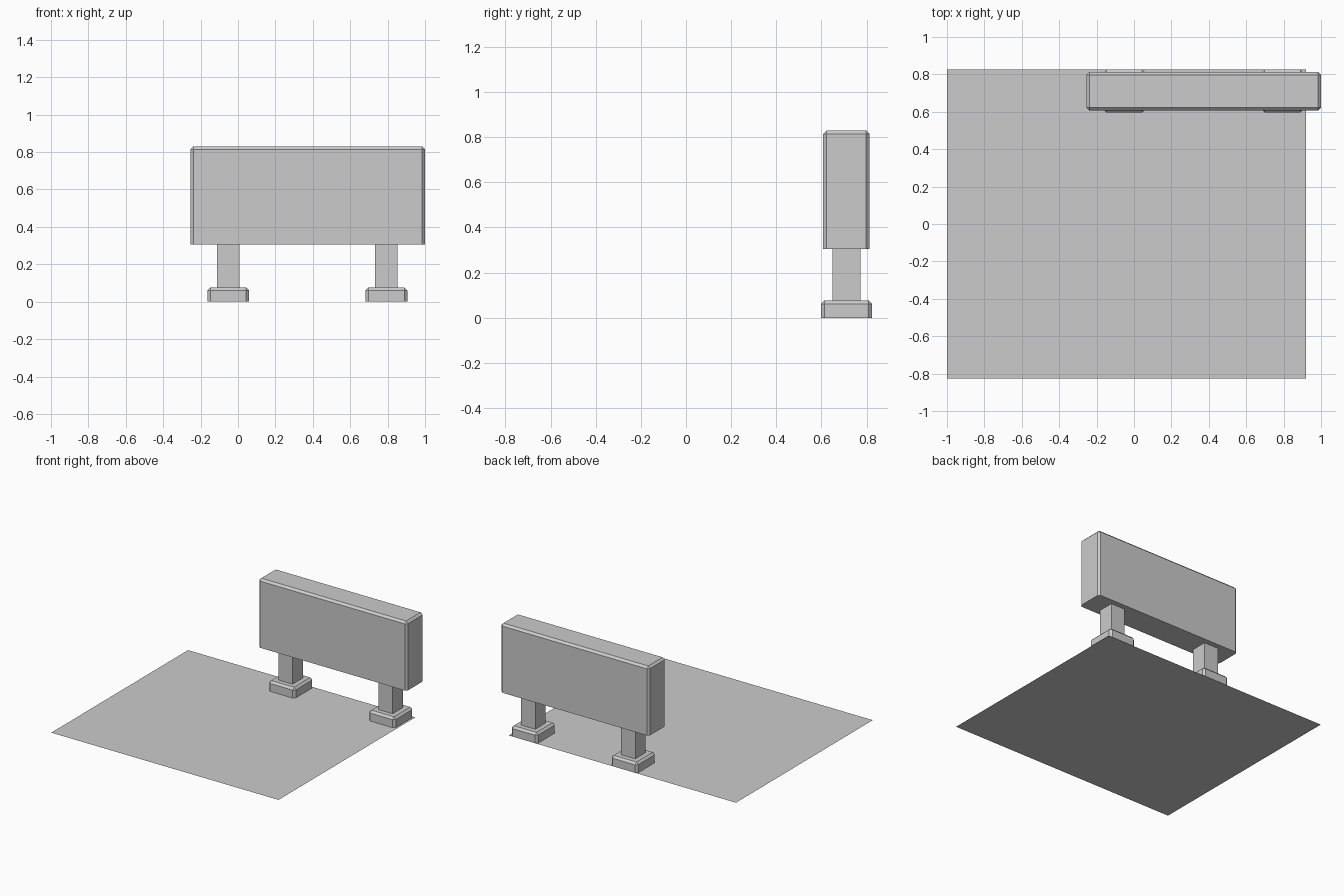
import bpy
import bmesh

default = bpy.data.objects.get("Cube")
if default:
    bpy.data.objects.remove(default, do_unlink=True)

# Single light grey material
grey = bpy.data.materials.new("light_grey")
grey.use_nodes = True
colour = (0.6, 0.6, 0.6, 1)
grey.diffuse_color = colour
grey.node_tree.nodes["Principled BSDF"].inputs["Base Color"].default_value = colour


def add_object(name, bm):
    mesh = bpy.data.meshes.new(name)
    bm.to_mesh(mesh)
    bm.free()
    mesh.materials.append(grey)
    obj = bpy.data.objects.new(name, mesh)
    bpy.context.collection.objects.link(obj)
    return obj


def box(name, x, y, z, chamfer=0):
    """Box between ranges; chamfers every edge except those round the bottom."""
    bm = bmesh.new()
    bmesh.ops.create_cube(bm, size=1)
    for v in bm.verts:
        v.co = [a + (b - a) * (c + 0.5) for (a, b), c in zip((x, y, z), v.co)]
    if chamfer:
        edges = [e for e in bm.edges if max(v.co.z for v in e.verts) > z[0] + 0.001]
        bmesh.ops.bevel(bm, geom=edges, offset=chamfer, offset_type='OFFSET',
                        segments=1, profile=0.5, affect='EDGES')
    return add_object(name, bm)


# Ground sheet
bm = bmesh.new()
corners = [(-1, -0.825), (0.92, -0.825), (0.92, 0.825), (-1, 0.825)]
bm.faces.new([bm.verts.new((x, y, 0)) for x, y in corners])
add_object("ground_sheet", bm)

# Sign panel
box("sign_panel", (-0.255, 1.0), (0.607, 0.813), (0.305, 0.83), 0.016)

# Two posts, each on a chamfered foot
for side, x in (("right", -0.052), ("left", 0.793)):
    box(side + "_post", (x - 0.06, x + 0.06), (0.648, 0.772), (0.07, 0.31))
    box(side + "_foot", (x - 0.112, x + 0.112), (0.597, 0.825), (0, 0.077), 0.016)
